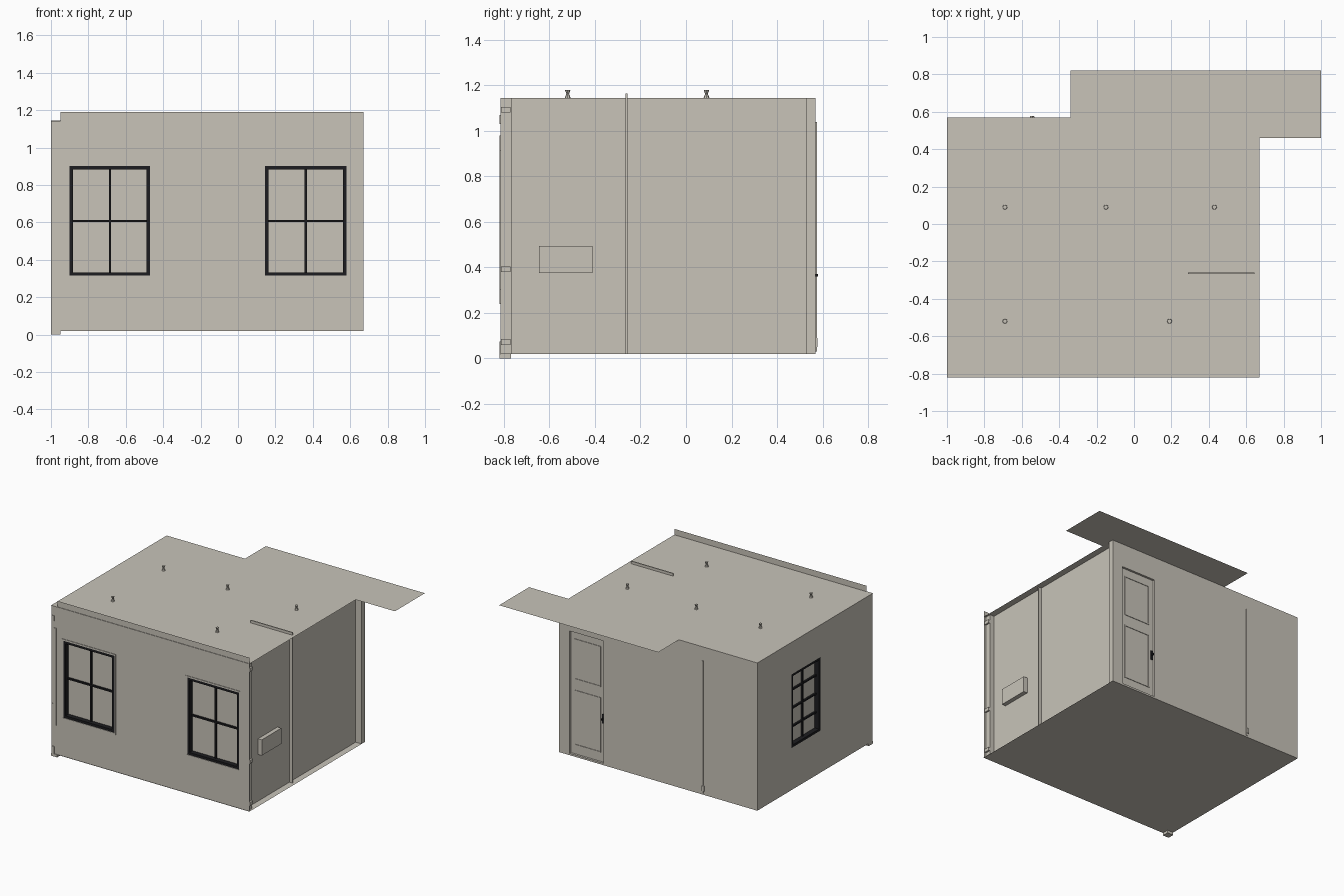
import bpy, bmesh, math

if "Cube" in bpy.data.objects:
    bpy.data.objects.remove(bpy.data.objects["Cube"])

def material(name, rgb):
    m = bpy.data.materials.new(name)
    m.diffuse_color = (*rgb, 1)
    m.use_nodes = True
    m.node_tree.nodes["Principled BSDF"].inputs["Base Color"].default_value = m.diffuse_color
    return m

STONE = material("warm_grey_plaster", (0.58, 0.55, 0.485))
BLACK = material("black_paint", (0.012, 0.012, 0.014))

X0, X1, XW = -1.0, 0.67, 0.62      # floor edges and the set-back right wall
Y0, Y1 = -0.82, 0.57
ZF, ZC = 0.02, 1.145               # floor and ceiling levels

def finish(name, bm, mat):
    me = bpy.data.meshes.new(name)
    bm.to_mesh(me)
    bm.free()
    me.materials.append(mat)
    ob = bpy.data.objects.new(name, me)
    bpy.context.collection.objects.link(ob)
    return ob

def boxes(name, pairs, mat):
    """One object made of axis-aligned boxes given as corner pairs."""
    bm = bmesh.new()
    for a, b in pairs:
        r = bmesh.ops.create_cube(bm, size=1)
        for v in r["verts"]:
            v.co = [(p + q) / 2 + c * abs(q - p) for p, q, c in zip(a, b, v.co)]
    return finish(name, bm, mat)

def sheet(name, points, flip=False):
    bm = bmesh.new()
    f = bm.faces.new([bm.verts.new(p) for p in points])
    if flip:
        f.normal_flip()
    return finish(name, bm, STONE)

def wall(name, place, u, v, holes=(), flip=False):
    """Flat wall on a grid, leaving out the cells inside any hole."""
    us = sorted({*u, *(h[i] for h in holes for i in (0, 1))})
    vs = sorted({*v, *(h[i] for h in holes for i in (2, 3))})
    bm = bmesh.new()
    for a, b in zip(us, us[1:]):
        for c, d in zip(vs, vs[1:]):
            mu, mv = (a + b) / 2, (c + d) / 2
            if any(h[0] < mu < h[1] and h[2] < mv < h[3] for h in holes):
                continue
            f = bm.faces.new([bm.verts.new(place(p, 0, q))
                              for p, q in ((a, c), (b, c), (b, d), (a, d))])
            if flip:
                f.normal_flip()
    bmesh.ops.remove_doubles(bm, verts=bm.verts, dist=1e-5)
    bmesh.ops.dissolve_limit(bm, angle_limit=0.01, verts=bm.verts, edges=bm.edges)
    return finish(name, bm, STONE)

def ring(place, h, t, d0, d1):
    """Four bars just inside the rectangle h."""
    a, b, c, d = h
    bars = ((a, a + t, c, d), (b - t, b, c, d),
            (a + t, b - t, c, c + t), (a + t, b - t, d - t, d))
    return [(place(p, d0, r), place(q, d1, s)) for p, q, r, s in bars]

def window(name, place, h, cols, rows, depth=0.045, t=0.018, bar=0.012):
    a, b, c, d = h
    parts = ring(place, h, t, 0, depth)
    for i in range(1, cols):
        u = a + (b - a) * i / cols
        parts.append((place(u - bar / 2, depth - 0.02, c + t), place(u + bar / 2, depth, d - t)))
    for j in range(1, rows):
        v = c + (d - c) * j / rows
        parts.append((place(a + t, depth - 0.022, v - bar / 2), place(b - t, depth, v + bar / 2)))
    boxes(name + "_frame", parts, BLACK)
    boxes(name + "_pane", [(place(a + t, depth - 0.008, c + t),
                            place(b - t, depth - 0.004, d - t))], STONE)

# Wall placement: u along the wall, d inward, v up
front = lambda u, d, v: (u, Y0 + 0.004 + d, v)
back = lambda u, d, v: (u, Y1 - d, v)
left = lambda u, d, v: (X0 + d, u, v)
right = lambda u, d, v: (XW - d, u, v)

# Floor and ceiling with the overhanging slab
sheet("floor", [(X0, Y0, ZF), (X1, Y0, ZF), (X1, Y1, ZF), (X0, Y1, ZF)], True)
sheet("ceiling", [(X0, Y0, ZC), (X1, Y0, ZC), (X1, 0.46, ZC), (1, 0.46, ZC),
                  (1, 0.82, ZC), (-0.34, 0.82, ZC), (-0.34, Y1, ZC), (X0, Y1, ZC)])

# Front wall, taller than the ceiling, with two windows
front_holes = [(-0.90, -0.47, 0.315, 0.90), (0.145, 0.58, 0.315, 0.90)]
wall("front_wall", front, (-0.95, X1), (ZF, 1.19), front_holes)
for i, h in enumerate(front_holes):
    window(f"front_window_{i}", front, h, 2, 2)
    outer = (h[0] - 0.014, h[1] + 0.014, h[2] - 0.012, h[3] + 0.014)
    boxes(f"front_casing_{i}", ring(front, outer, 0.012, -0.004, 0), STONE)

# Inner mouldings close behind the front wall
frames = [(-0.94, -0.40, 0.25, 0.96), (0.07, 0.64, 0.25, 0.96),
          (-0.37, 0.045, 0.42, 1.05), (-0.37, 0.045, 0.08, 0.37)]
boxes("front_mouldings", [p for f in frames for p in ring(front, f, 0.02, 0.003, 0.012)], STONE)

# Left wall with one window
left_hole = (-0.19, 0.16, 0.34, 0.90)
wall("left_wall", left, (Y0 + 0.004, Y1), (ZF, ZC), [left_hole], True)
window("left_window", left, left_hole, 2, 4)

# Back wall with a door
door = (0.28, 0.595, ZF, 0.98)
wall("back_wall", back, (X0, X1), (ZF, ZC), [door], True)
boxes("door_leaf", [(back(door[0], 0.016, ZF), back(door[1], 0.03, 0.98))], STONE)
boxes("door_frame", ring(back, door, 0.014, 0, 0.03), STONE)
boxes("door_panels", [p for c, d in ((0.10, 0.52), (0.60, 0.91))
                      for p in ring(back, (0.33, 0.55, c, d), 0.008, 0.012, 0.016)], STONE)
boxes("door_handle", [(back(0.300, 0.010, 0.33), back(0.316, 0.016, 0.40)),
                      (back(0.304, -0.010, 0.36), back(0.312, 0.012, 0.372))], BLACK)

# Narrow vertical strip on the back wall with its foot fitting
boxes("back_strip", [(back(-0.545, -0.005, 0.03), back(-0.533, 0.01, 1.04))], STONE)
boxes("back_strip_fitting", [(back(-0.555, -0.008, 0.05), back(-0.535, 0.01, 0.09))], STONE)

# Right wall, its fins, corner post and service box
wall("right_wall", right, (Y0 + 0.004, Y1), (ZF, ZC))
boxes("partition_fin", [((0.29, -0.266, ZF), (0.645, -0.258, 1.165))], STONE)
boxes("back_corner_post", [((XW, 0.53, ZF), (X1, Y1, ZC))], STONE)
boxes("service_box", [((XW, -0.645, 0.375), (0.652, -0.41, 0.495))], STONE)

# Front right corner trim with small brackets
boxes("front_corner_trim", [((XW, -0.815, ZF), (0.655, -0.768, ZC))], STONE)
boxes("corner_brackets", [((0.655, -0.812, z), (0.668, -0.772, z + 0.025))
                          for z in (0.06, 0.38, 1.08)], STONE)

# Front left corner post with foot, rail and fittings
boxes("left_corner_post", [((X0, -0.815, ZF), (-0.95, -0.77, 1.142))], STONE)
boxes("left_corner_foot", [((X0, Y0, 0), (-0.95, -0.77, ZF))], STONE)
boxes("left_corner_rail", [((-0.98, Y0, 0.24), (-0.957, -0.81, 0.98))], STONE)
boxes("left_corner_fittings", [((-0.998, Y0, z), (-0.975, -0.81, z + h))
                               for z, h in ((0.02, 0.055), (0.38, 0.02), (1.03, 0.04))], STONE)

# Waisted ceiling hooks
bm = bmesh.new()
for x, y in ((-0.69, 0.09), (-0.15, 0.09), (0.43, 0.09), (-0.69, -0.52), (0.19, -0.52)):
    rings = [[bm.verts.new((x + r * math.cos(k * math.pi / 4), y + r * math.sin(k * math.pi / 4), z))
              for k in range(8)]
             for r, z in ((0.013, ZC), (0.006, ZC + 0.018), (0.012, ZC + 0.035))]
    for lo, hi in zip(rings, rings[1:]):
        for k in range(8):
            bm.faces.new((lo[k], lo[(k + 1) % 8], hi[(k + 1) % 8], hi[k]))
    bm.faces.new(rings[-1])
finish("ceiling_hooks", bm, STONE)
